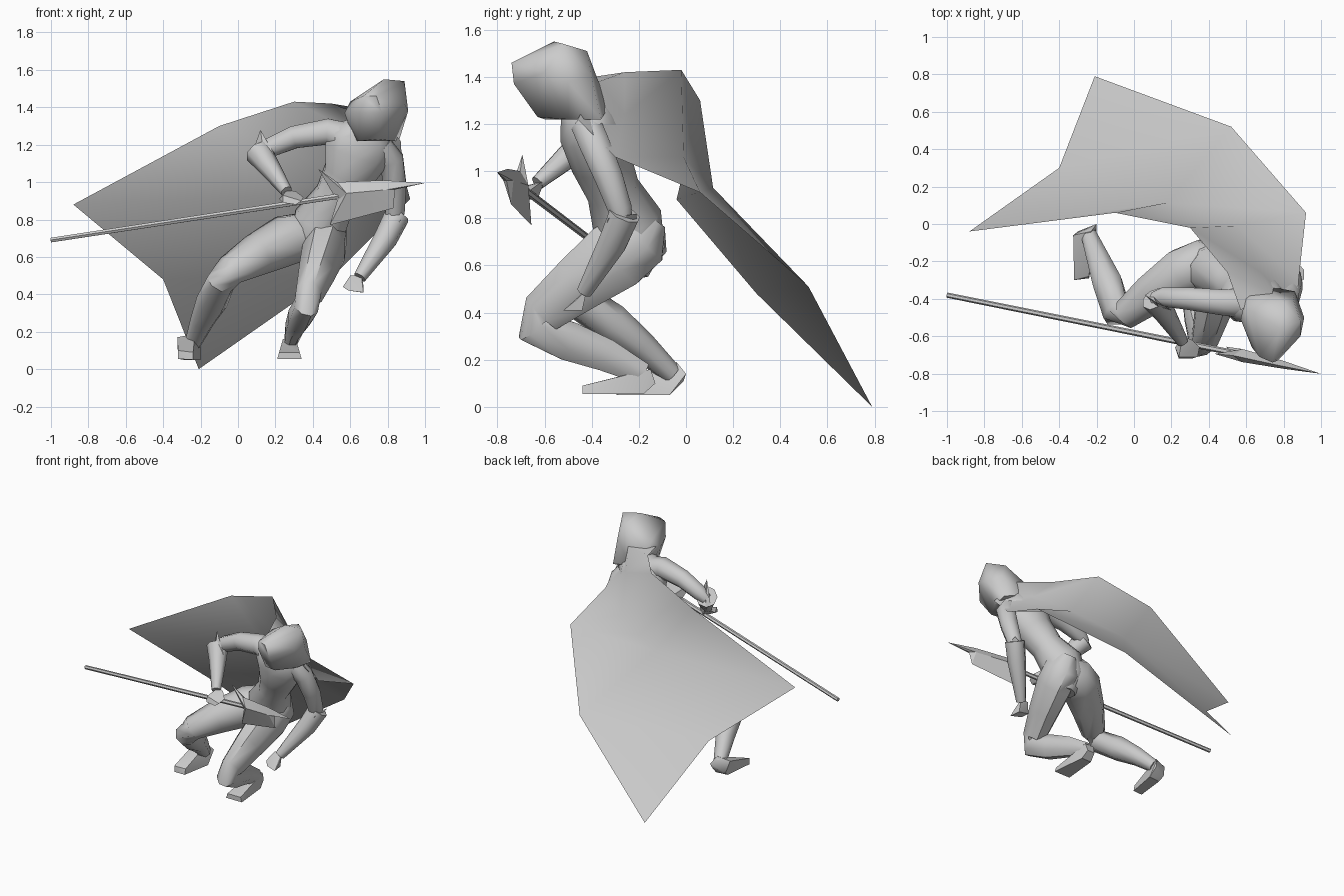
import bpy, bmesh, math
from mathutils import Vector


def finish(name, bm, angle=50):
    bmesh.ops.recalc_face_normals(bm, faces=bm.faces[:])
    me = bpy.data.meshes.new(name)
    bm.to_mesh(me)
    bm.free()
    ob = bpy.data.objects.new(name, me)
    bpy.context.collection.objects.link(ob)
    bpy.ops.object.select_all(action='DESELECT')
    bpy.context.view_layer.objects.active = ob
    ob.select_set(True)
    bpy.ops.object.shade_smooth_by_angle(angle=math.radians(angle))
    return ob


def tube(name, stations, n=8, side=(1, 0, 0)):
    """Loft rings through (x, y, z, half width, half depth) stations."""
    bm = bmesh.new()
    pts = [Vector(s[:3]) for s in stations]
    rings = []
    for i, s in enumerate(stations):
        t = (pts[min(i + 1, len(pts) - 1)] - pts[max(i - 1, 0)]).normalized()
        u = Vector(side)
        u = (u - t * u.dot(t)).normalized()
        v = t.cross(u)
        ru, rv = s[3], s[-1]
        rings.append([bm.verts.new(pts[i] + u * ru * math.cos(a) + v * rv * math.sin(a))
                      for a in (2 * math.pi * (k + .5) / n for k in range(n))])
    for a, b in zip(rings, rings[1:]):
        for k in range(n):
            bm.faces.new((a[k], a[(k + 1) % n], b[(k + 1) % n], b[k]))
    bm.faces.new(rings[0])
    bm.faces.new(rings[-1])
    return finish(name, bm)


def hull(name, pts, angle=35):
    bm = bmesh.new()
    vs = [bm.verts.new(p) for p in pts]
    r = bmesh.ops.convex_hull(bm, input=vs)
    junk = {v for v in r['geom_interior'] + r['geom_unused'] if isinstance(v, bmesh.types.BMVert)}
    bmesh.ops.delete(bm, geom=list(junk), context='VERTS')
    return finish(name, bm, angle)


# cape: wind-blown sheet, rows from hood to hem
rows = [[(.57, -.46, 1.39), (.74, -.37, 1.38), (.87, -.46, 1.22)],
        [(.50, -.26, 1.42), (.68, -.26, 1.24), (.88, -.30, 1.06)],
        [(.30, -.02, 1.43), (.55, -.01, 1.06), (.92, .06, .91)],
        [(-.10, .06, 1.30), (.18, .115, .93), (.52, .52, .51)],
        [(-.88, -.04, .88), (-.40, .30, .48), (-.21, .79, 0)]]
bm = bmesh.new()
g = [[bm.verts.new(p) for p in r] for r in rows]
for a, b in zip(g, g[1:]):
    for k in range(2):
        bm.faces.new((a[k], a[k + 1], b[k]))
        bm.faces.new((a[k + 1], b[k + 1], b[k]))
finish("cape", bm, 80)

# hood with a flat face opening
hull("hood", [(.67, -.71, 1.46), (.74, -.74, 1.46), (.77, -.73, 1.37), (.75, -.63, 1.23),
              (.65, -.60, 1.22), (.63, -.66, 1.37), (.78, -.56, 1.55), (.89, -.52, 1.54),
              (.91, -.50, 1.38), (.89, -.60, 1.42), (.83, -.50, 1.22), (.62, -.45, 1.22),
              (.57, -.51, 1.37), (.60, -.45, 1.43), (.80, -.42, 1.51), (.85, -.40, 1.40),
              (.60, -.38, 1.38), (.70, -.33, 1.27), (.86, -.36, 1.22)], 62)

# torso and pelvis
tube("torso", [(.43, -.24, .56, .08, .08), (.42, -.23, .67, .15, .14), (.44, -.25, .79, .15, .15),
               (.52, -.31, .92, .115, .115), (.59, -.36, 1.04, .14, .13), (.64, -.40, 1.17, .19, .14),
               (.66, -.43, 1.25, .18, .11), (.68, -.46, 1.31, .08, .08)], 10)

# legs: thigh to ankle
tube("planted_leg", [(.47, -.14, .80, .06, .07), (.47, -.20, .72, .12, .15), (.46, -.30, .64, .12, .16), (.42, -.46, .52, .10, .13),
                     (.38, -.61, .40, .075, .10), (.365, -.65, .34, .07, .08), (.33, -.50, .28, .065, .09),
                     (.30, -.34, .22, .05, .075), (.28, -.18, .14, .035, .05)])
tube("spread_leg", [(.46, -.20, .74, .08), (.38, -.21, .71, .14), (.26, -.26, .69, .14), (.10, -.37, .61, .115),
                    (-.04, -.48, .53, .085), (-.09, -.48, .47, .08), (-.14, -.32, .36, .085),
                    (-.19, -.19, .26, .065), (-.24, -.06, .14, .045)], side=(0, 0, 1))

# feet: flat planted foot, tilted trailing foot
hull("planted_foot", [(.275 + s * w, y, z) for s in (-1, 1) for w, y, z in (
    (.065, -.44, .055), (.055, -.44, .09), (.04, -.18, .055),
    (.03, -.13, .10), (.035, -.15, .16), (.035, -.24, .14))])
hull("spread_foot", [(-.32, -.30, .055), (-.24, -.29, .05), (-.32, -.30, .10), (-.24, -.28, .09),
                     (-.325, -.06, .17), (-.30, -.04, .08), (-.20, 0, .14), (-.21, -.01, .11),
                     (-.20, -.07, .05), (-.29, -.08, .05), (-.23, -.04, .19)])

# arms with flared bracers and hands
tube("raised_upper_arm", [(.60, -.42, 1.23, .09), (.48, -.42, 1.27, .075), (.30, -.40, 1.24, .065),
                          (.16, -.39, 1.18, .055), (.11, -.40, 1.14, .04)], side=(0, 0, 1))
tube("raised_bracer", [(.11, -.40, 1.16, .075), (.16, -.47, 1.09, .06), (.26, -.63, .95, .032)])
hull("raised_bracer_spike", [(.12, -.42, 1.28), (.06, -.38, 1.11), (.09, -.36, 1.1), (.2, -.46, 1.14),
                             (.2, -.5, 1.04), (.15, -.5, 1.06)])
hull("raised_hand", [(.22, -.66, .91), (.26, -.60, .96), (.31, -.62, .95), (.35, -.66, .92), (.34, -.71, .90),
                     (.31, -.72, .88), (.24, -.72, .89), (.24, -.71, .93), (.30, -.63, .88)])
tube("low_upper_arm", [(.76, -.42, 1.19, .07), (.82, -.39, 1.12, .07), (.84, -.33, .98, .065),
                       (.84, -.28, .84, .055), (.83, -.27, .78, .045)])
tube("low_bracer", [(.85, -.26, .82, .07), (.79, -.31, .70, .065), (.65, -.43, .49, .035)])
hull("low_bracer_spike", [(.89, -.21, .82), (.82, -.21, .78), (.87, -.33, .80), (.74, -.30, .64), (.78, -.37, .66)])
hull("low_hand", [(.60, -.42, .50), (.66, -.42, .50), (.56, -.46, .44), (.59, -.50, .42),
                  (.67, -.52, .41), (.66, -.44, .41), (.67, -.47, .45)])

# spear shaft
tube("spear_shaft", [(-1, -.38, .69, .014), (.54, -.69, .925, .016)], 6, (0, 0, 1))

# barbed spear head: outline with a raised ridge on both sides
outline = [(.43, 1.07), (.53, 1.00), (.78, 1.01), (1.0, .995), (.84, .96), (.83, .86), (.49, .77), (.53, .90)]
bm = bmesh.new()


def depth(x, z):
    return -.58 - .21 * x - .17 * (z - .93)


rim = [bm.verts.new((x, depth(x, z), z)) for x, z in outline]
for s in (-.035, .035):
    a = bm.verts.new((.58, depth(.58, .94) + s, .94))
    b = bm.verts.new((.80, depth(.80, .96) + s * .6, .96))
    for i, j, top in ((7, 0, a), (0, 1, a), (1, 2, a), (2, 3, b), (3, 4, b), (4, 5, b), (5, 6, a), (6, 7, a)):
        bm.faces.new((rim[i], rim[j], top))
    bm.faces.new((a, rim[2], b))
    bm.faces.new((a, b, rim[5]))
finish("spear_head", bm, 20)
